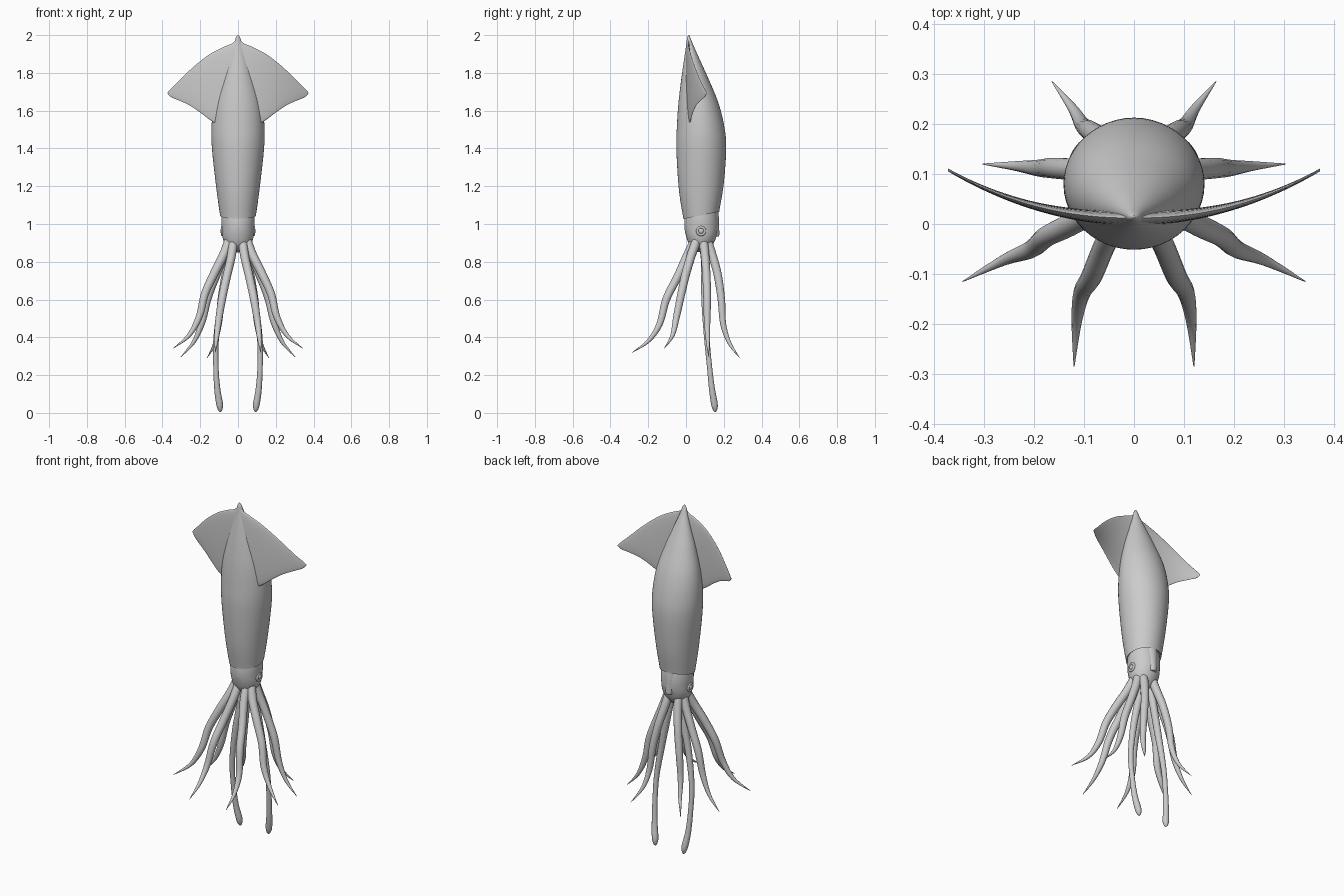
import bpy, bmesh, math
from mathutils import Vector


def spline(pts, n):
    """Catmull-Rom resampling of tuples of any length, n steps per span."""
    out = []
    for i in range(len(pts) - 1):
        p = [pts[max(0, min(len(pts) - 1, i + k))] for k in (-1, 0, 1, 2)]
        for j in range(n):
            t = j / n
            out.append(tuple(
                0.5 * (2 * b + (c - a) * t + (2 * a - 5 * b + 4 * c - d) * t * t
                       + (3 * b - a - 3 * c + d) * t ** 3)
                for a, b, c, d in zip(*p)))
    out.append(tuple(pts[-1]))
    return out


def loft(name, rings, angle=60):
    """Skin a list of equal-length rings and close both ends."""
    bm = bmesh.new()
    vr = [[bm.verts.new(v) for v in ring] for ring in rings]
    n = len(vr[0])
    for a, b in zip(vr, vr[1:]):
        for i in range(n):
            bm.faces.new((a[i], a[(i + 1) % n], b[(i + 1) % n], b[i]))
    bm.faces.new(vr[0])
    bm.faces.new(vr[-1])
    bmesh.ops.recalc_face_normals(bm, faces=bm.faces)
    me = bpy.data.meshes.new(name)
    bm.to_mesh(me)
    bm.free()
    ob = bpy.data.objects.new(name, me)
    bpy.context.collection.objects.link(ob)
    smooth(ob, angle)
    return ob


def smooth(ob, angle=60):
    bpy.ops.object.select_all(action='DESELECT')
    ob.select_set(True)
    bpy.context.view_layer.objects.active = ob
    bpy.ops.object.shade_smooth_by_angle(angle=math.radians(angle))


def body(name, rows, n=48, tilt=0.0, z0=1.05):
    """Loft of ellipses from rows of (z, front y, back y, half width)."""
    rings = []
    for z, f, b, rx in spline(rows, 6):
        c, ry = (f + b) / 2, (b - f) / 2
        k = tilt * max(0, 1 - (z - z0) / 0.4)
        ring = []
        for i in range(n):
            a = 2 * math.pi * i / n
            y = c + ry * math.sin(a)
            ring.append((rx * math.cos(a), y, z + k * (y - 0.08)))
        rings.append(ring)
    return loft(name, rings)


def tube(name, pts, sx=1, n=14, steps=7):
    """Tapered limb through points (x, y, z, radius)."""
    path = spline([(sx * p[0],) + tuple(p[1:]) for p in pts], steps)
    pos = [Vector(p[:3]) for p in path]
    rings = []
    for i, p in enumerate(path):
        d = (pos[min(i + 1, len(pos) - 1)] - pos[max(i - 1, 0)]).normalized()
        u = d.cross(Vector((0, 1, 0))).normalized()
        v = d.cross(u)
        r = max(p[3], 0.0008)
        rings.append([pos[i] + r * (math.cos(2 * math.pi * k / n) * u
                                    + math.sin(2 * math.pi * k / n) * v)
                      for k in range(n)])
    return loft(name, rings)


# Mantle with a slanted opening
body("mantle", [
    (1.06, 0.01, 0.155, 0.075), (1.05, -0.012, 0.174, 0.093),
    (1.06, -0.016, 0.178, 0.097), (1.20, -0.038, 0.200, 0.116),
    (1.40, -0.051, 0.213, 0.138), (1.52, -0.048, 0.202, 0.140),
    (1.64, -0.040, 0.172, 0.126), (1.76, -0.026, 0.123, 0.092),
    (1.86, -0.012, 0.078, 0.056), (1.94, 0.000, 0.042, 0.026),
    (1.985, 0.006, 0.024, 0.012), (2.0, 0.013, 0.017, 0.002)], tilt=0.2)

# Head and neck
body("head", [
    (1.12, 0.01, 0.155, 0.080), (1.04, -0.006, 0.168, 0.088),
    (0.98, -0.008, 0.170, 0.086), (0.93, 0.002, 0.160, 0.082),
    (0.89, 0.018, 0.142, 0.066), (0.86, 0.045, 0.115, 0.035),
    (0.85, 0.075, 0.085, 0.004)])

# Funnel under the mantle edge at the back
tube("funnel", [(0, 0.125, 1.09, 0.045), (0, 0.138, 1.02, 0.038),
                (0, 0.150, 0.97, 0.027), (0, 0.156, 0.935, 0.020),
                (0, 0.154, 0.94, 0.012)])

fin_rows = [(0.0, 1.50, 1.988), (0.03, 1.50, 1.957), (0.07, 1.51, 1.94),
            (0.14, 1.545, 1.905), (0.20, 1.59, 1.862), (0.26, 1.63, 1.81),
            (0.32, 1.657, 1.75), (0.355, 1.672, 1.717), (0.372, 1.69, 1.697)]

# Arms from front to back, then the long feeding tentacle
limbs = {
    "front_arm": [(0.025, 0.045, 0.91, 0.024), (0.035, 0.005, 0.83, 0.023),
                  (0.060, -0.045, 0.72, 0.022), (0.085, -0.105, 0.60, 0.021),
                  (0.105, -0.140, 0.47, 0.017), (0.115, -0.200, 0.38, 0.010),
                  (0.12, -0.285, 0.32, 0.001)],
    "front_side_arm": [(0.045, 0.060, 0.92, 0.025), (0.075, 0.03, 0.84, 0.024),
                       (0.125, 0.0, 0.74, 0.023), (0.175, -0.025, 0.63, 0.021),
                       (0.205, -0.050, 0.51, 0.018), (0.26, -0.072, 0.41, 0.011),
                       (0.343, -0.115, 0.342, 0.001)],
    "back_side_arm": [(0.045, 0.09, 0.92, 0.025), (0.072, 0.10, 0.84, 0.023),
                      (0.115, 0.108, 0.73, 0.022), (0.160, 0.112, 0.61, 0.021),
                      (0.190, 0.112, 0.48, 0.017), (0.235, 0.116, 0.375, 0.010),
                      (0.303, 0.12, 0.296, 0.001)],
    "back_arm": [(0.030, 0.110, 0.92, 0.025), (0.042, 0.138, 0.84, 0.023),
                 (0.065, 0.168, 0.73, 0.022), (0.088, 0.187, 0.60, 0.020),
                 (0.102, 0.197, 0.47, 0.016), (0.122, 0.230, 0.37, 0.010),
                 (0.164, 0.285, 0.29, 0.001)],
    "tentacle": [(0.030, 0.085, 0.92, 0.022), (0.045, 0.10, 0.80, 0.021),
                 (0.085, 0.10, 0.60, 0.019), (0.115, 0.11, 0.40, 0.015),
                 (0.117, 0.124, 0.25, 0.014), (0.110, 0.137, 0.13, 0.016),
                 (0.098, 0.150, 0.05, 0.018), (0.094, 0.154, 0.018, 0.012),
                 (0.092, 0.155, 0.004, 0.002)],
}

for side, sx in (("right", 1), ("left", -1)):
    # Swept-back fin with a thin lens section
    rings = []
    for x, lo, hi in spline(fin_rows, 4):
        t = 1 - x / 0.373
        th = 0.003 + 0.014 * max(t, 0) ** 1.3
        y = 0.012 + 0.096 * (max(x, 0) / 0.372) ** 2.2
        rings.append([(sx * x, y + th * math.sin(2 * math.pi * k / 40),
                       (lo + hi) / 2 + (hi - lo) / 2 * math.cos(2 * math.pi * k / 40))
                      for k in range(40)])
    loft(side + "_fin", rings)

    for limb, pts in limbs.items():
        tube(side + "_" + limb, pts, sx)

    # Eye with a raised lid ring
    bpy.ops.mesh.primitive_uv_sphere_add(segments=20, ring_count=12, radius=0.018,
                                         location=(sx * 0.076, 0.080, 0.963))
    eye = bpy.context.object
    eye.name = side + "_eye"
    smooth(eye)
    bpy.ops.mesh.primitive_torus_add(major_segments=24, minor_segments=10,
                                     major_radius=0.020, minor_radius=0.007,
                                     location=(sx * 0.083, 0.080, 0.963),
                                     rotation=(0, math.pi / 2, 0))
    lid = bpy.context.object
    lid.name = side + "_eyelid"
    smooth(lid)
